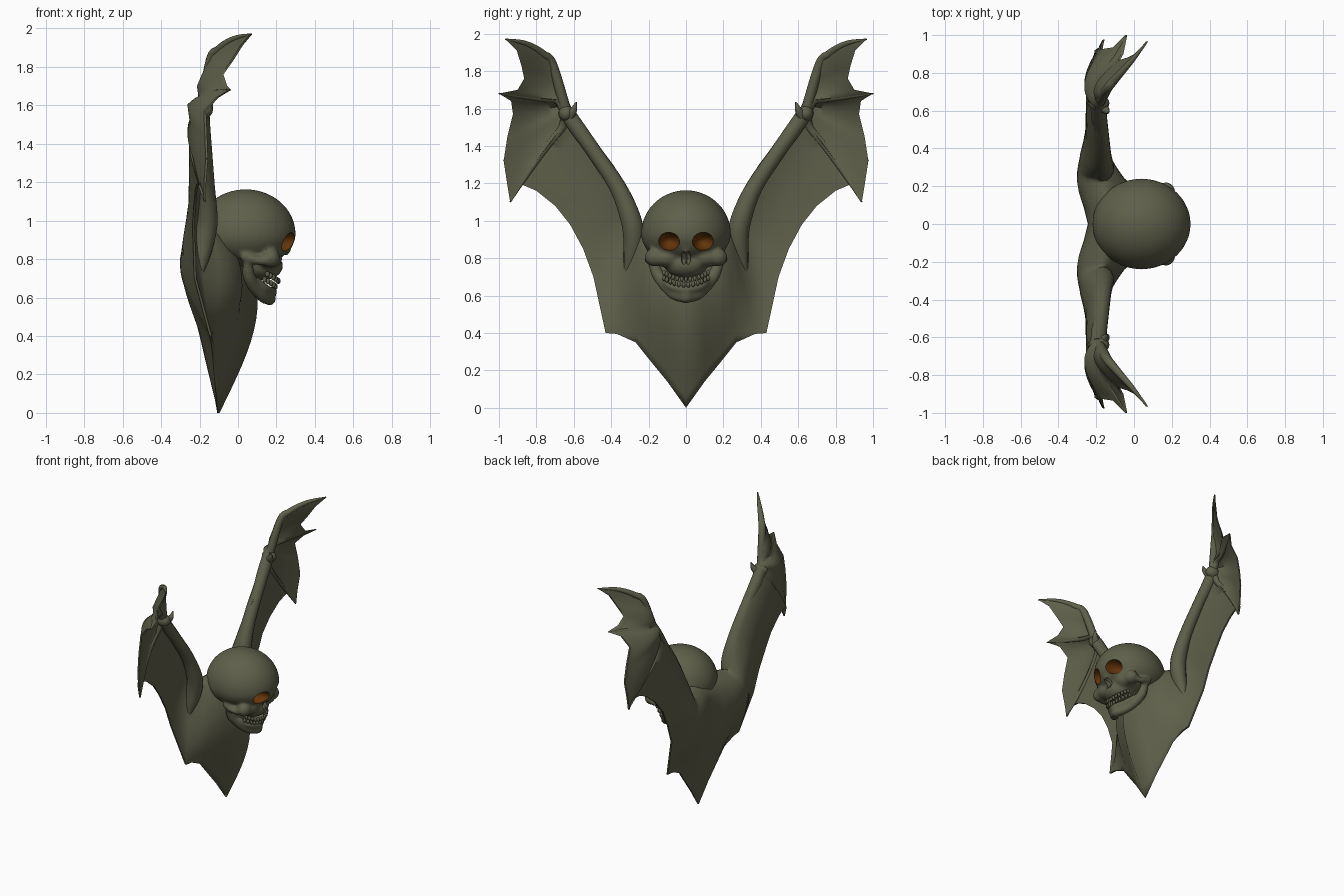
import bpy, bmesh, math
from mathutils import Vector, Matrix

if "Cube" in bpy.data.objects:
    bpy.data.objects.remove(bpy.data.objects["Cube"])


def material(name, rgb):
    m = bpy.data.materials.new(name)
    m.diffuse_color = (*rgb, 1)
    m.use_nodes = True
    m.node_tree.nodes["Principled BSDF"].inputs["Base Color"].default_value = m.diffuse_color
    return m


BONE = material("olive_grey", (0.115, 0.115, 0.07))
GLOW = material("dark_orange", (0.13, 0.036, 0.003))


def finish(name, bm, mat, mirror=False, angle=60):
    bmesh.ops.recalc_face_normals(bm, faces=bm.faces)
    me = bpy.data.meshes.new(name)
    bm.to_mesh(me)
    bm.free()
    me.materials.append(mat)
    me.shade_smooth()
    me.set_sharp_from_angle(angle=math.radians(angle))
    ob = bpy.data.objects.new(name, me)
    bpy.context.collection.objects.link(ob)
    if mirror:
        mod = ob.modifiers.new("mirror", 'MIRROR')
        mod.use_axis = (False, True, False)
    return ob


def blob(bm, c, r, seg=24, flat=1.0):
    """Ellipsoid; flat squashes its lower half."""
    m = Matrix.Translation(c) @ Matrix.Diagonal((*r, 1))
    vs = bmesh.ops.create_uvsphere(bm, u_segments=seg, v_segments=seg // 2, radius=1, matrix=m)["verts"]
    for v in vs:
        if v.co.z < c[2]:
            v.co.z = c[2] + (v.co.z - c[2]) * flat


def tube(bm, pts, seg=10, steps=4):
    """Tapered tube through (x, y, z, radius) points, smoothed."""
    p = [Vector(q) for q in pts]
    p = [p[0] * 2 - p[1]] + p + [p[-1] * 2 - p[-2]]
    path = []
    for i in range(1, len(p) - 2):
        a, b, c, d = p[i - 1:i + 3]
        for k in range(steps):
            t = k / steps
            path.append(0.5 * (2 * b + (c - a) * t + (2 * a - 5 * b + 4 * c - d) * t * t
                               + (3 * b - a - 3 * c + d) * t ** 3))
    path.append(p[-2])
    rings = []
    for i, q in enumerate(path):
        tan = (path[min(i + 1, len(path) - 1)] - path[max(i - 1, 0)]).to_3d().normalized()
        u = tan.cross(Vector((1, 0, 0.01))).normalized()
        w = tan.cross(u)
        r = max(q[3], 0.002)
        rings.append([bm.verts.new(q.to_3d() + r * (u * math.cos(g) + w * math.sin(g)))
                      for g in (2 * math.pi * k / seg for k in range(seg))])
    for a, b in zip(rings, rings[1:]):
        for k in range(seg):
            bm.faces.new((a[k], a[(k + 1) % seg], b[(k + 1) % seg], b[k]))
    bm.faces.new(rings[0])
    bm.faces.new(rings[-1])


# Wing and body sheet: rows run from the leading edge to the trailing edge (y, z)
LEAD = [(0, .98), (.08, .98), (.16, .97), (.21, .96), (.23, .96), (.24, .98), (.255, 1.03),
        (.28, 1.10), (.325, 1.20), (.39, 1.30), (.465, 1.40), (.535, 1.49), (.585, 1.55),
        (.60, 1.57), (.605, 1.59), (.61, 1.60), (.615, 1.61), (.62, 1.62), (.625, 1.63),
        (.63, 1.64), (.64, 1.66), (.65, 1.68), (.66, 1.72), (.67, 1.75), (.685, 1.79)]
TRAIL = [(0, 0), (.10, .14), (.19, .25), (.27, .35), (.37, .395), (.43, .40), (.495, .70),
         (.55, .85), (.62, .98), (.70, 1.08), (.80, 1.16), (.87, 1.19), (.92, 1.185),
         (.94, 1.10), (.955, 1.19), (.975, 1.32), (.955, 1.45), (.925, 1.57), (.935, 1.64),
         (1.0, 1.68), (.90, 1.70), (.865, 1.76), (.88, 1.83), (.905, 1.91), (.965, 1.97)]
# row: lead x, trail x, front bulge, back bulge
DEPTH = {0: (-.13, -.10, .21, -.11), 1: (-.13, -.11, .13, -.13), 2: (-.15, -.12, .15, -.14),
         3: (-.16, -.13, .09, -.14), 4: (-.17, -.14, .05, -.13), 5: (-.18, -.14, -.03, -.12),
         6: (-.18, -.22, -.05, -.08), 8: (-.17, -.23, -.03, -.05), 12: (-.19, -.20, -.03, -.05),
         13: (-.19, -.17, -.03, -.05), 14: (-.19, -.17, -.05, -.07), 15: (-.19, -.16, -.04, -.06),
         17: (-.19, -.17, -.05, -.07), 19: (-.18, -.04, -.02, -.05), 21: (-.17, -.08, -.04, -.06),
         24: (-.16, .07, -.02, -.03)}
BOW = {12: .007, 13: .015, 14: .015, 15: .01, 22: .015, 23: .03, 24: .045}


def surf(r, s):
    """Front and back points of the sheet at row r, fraction s."""
    lo = max(k for k in DEPTH if k <= r)
    hi = min(k for k in DEPTH if k >= r)
    t = (r - lo) / (hi - lo) if hi > lo else 0
    ax, bx, f, b = (p + (q - p) * t for p, q in zip(DEPTH[lo], DEPTH[hi]))
    A, B = Vector(LEAD[r]), Vector(TRAIL[r])
    d = B - A
    p = A + d * s + Vector((-d.y, d.x)).normalized() * BOW.get(r, 0) * 4 * s * (1 - s)
    hump = math.sin(math.pi * s ** .75)
    rear = math.sin(math.pi * s ** (.55 + .025 * min(r, 8)))
    x, h = ax + (bx - ax) * s, .011 * (1 - s) + .004
    return Vector((x + f * hump + h, *p)), Vector((x + b * rear - h, *p))


N = 16
bm = bmesh.new()
front, back = [], []
for r in range(len(LEAD)):
    pts = [surf(r, k / N) for k in range(N + 1)]
    front.append([bm.verts.new(a) for a, b in pts])
    back.append([bm.verts.new((min(b.x, a.x - .012), b.y, b.z)) for a, b in pts])
for r in range(len(LEAD) - 1):
    for g in (front, back):
        for k in range(N):
            bm.faces.new((g[r][k], g[r][k + 1], g[r + 1][k + 1], g[r + 1][k]))
    for k in (0, N):
        bm.faces.new((front[r][k], front[r + 1][k], back[r + 1][k], back[r][k]))
for k in range(N):
    bm.faces.new((front[-1][k], front[-1][k + 1], back[-1][k + 1], back[-1][k]))
finish("wing_membrane", bm, BONE, True)

# Arm bones along the leading edge, with the wrist knob and thumb claw
bm = bmesh.new()
tube(bm, [(-.20, .32, .70, .01), (-.19, .295, .80, .04), (-.175, .28, .90, .055),
          (-.16, .295, 1.01, .055), (-.165, .365, 1.18, .045), (-.175, .495, 1.375, .04),
          (-.185, .57, 1.48, .042), (-.19, .64, 1.58, .042)], 14)
blob(bm, (-.185, .64, 1.575), (.055, .042, .045), 16)
tube(bm, [(-.17, .62, 1.56, .03), (-.145, .60, 1.595, .018), (-.14, .587, 1.635, .003)])
finish("wing_arm", bm, BONE, True)

# Finger bones fanning from the wrist
bm = bmesh.new()
for row, rad in ((13, .022), (15, .018), (19, .022), (24, .024)):
    pts = [(-.185, .64, 1.58, .03)]
    for s in (.15, .35, .55, .75, 1):
        a, b = surf(row, s)
        pts.append((*((a + b) / 2), rad * (1 - s) ** .7 + .004))
    tube(bm, pts)
finish("wing_fingers", bm, BONE, True)

# Skull: ellipsoids and tubes fused into one smooth surface
bm = bmesh.new()
blob(bm, (.04, 0, .93), (.26, .24, .233), 48, .74)
blob(bm, (.13, 0, .765), (.105, .115, .075))
blob(bm, (.235, 0, .865), (.045, .026, .055))
for s in (-1, 1):
    blob(bm, (.17, s * .165, .805), (.05, .057, .05))
    blob(bm, (.165, s * .10, .80), (.065, .08, .05))
    tube(bm, [(.18, s * .18, .80, .03), (.11, s * .20, .79, .024), (.02, s * .19, .82, .026)])
    tube(bm, [(.05, s * .185, .80, .024), (.055, s * .155, .72, .034), (.085, s * .11, .655, .034),
              (.13, s * .06, .605, .032), (.165, 0, .592, .034)])
    tube(bm, [(.09, s * .12, .695, .02), (.145, s * .085, .65, .02), (.185, 0, .628, .024)])
blob(bm, (.165, 0, .592), (.033, .04, .034))
skull = finish("skull", bm, BONE)
mod = skull.modifiers.new("fuse", 'REMESH')
mod.mode = 'VOXEL'
mod.voxel_size = .01
mod.use_smooth_shade = True
mod = skull.modifiers.new("soften", 'SMOOTH')
mod.factor, mod.iterations = .5, 8

# Eye sockets with orange hollows, and the nose opening
cutters = []
for s in (-1, 1):
    for c, rad, mat in (((.28, s * .093, .888), (.11, .059, .05), GLOW),
                        ((.25, s * .012, .80), (.055, .015, .036), BONE)):
        bm = bmesh.new()
        blob(bm, c, rad)
        cut = finish("socket_cutter", bm, mat)
        cut.hide_render = True
        cutters.append(cut)
        mod = skull.modifiers.new("cut", 'BOOLEAN')
        mod.operation, mod.solver, mod.object = 'DIFFERENCE', 'EXACT', cut
        mod.material_mode = 'TRANSFER'
deps = bpy.context.evaluated_depsgraph_get()
deps.update()
me = bpy.data.meshes.new_from_object(skull.evaluated_get(deps))
skull.modifiers.clear()
skull.data = me
me.shade_smooth()
me.set_sharp_from_angle(angle=math.radians(45))
for cut in cutters:
    bpy.data.objects.remove(cut)

# Two curved rows of teeth
bm = bmesh.new()
for base, reach, n in ((.686, .222, 13), (.657, .208, 12)):
    for i in range(n):
        a = math.radians(-60 + 120 * i / (n - 1))
        y = .135 * math.sin(a)
        blob(bm, (reach - .115 * (1 - math.cos(a)) - .012, y, base + 2.6 * y * y),
             (.012, .010, .016), 10)
finish("teeth", bm, BONE)
